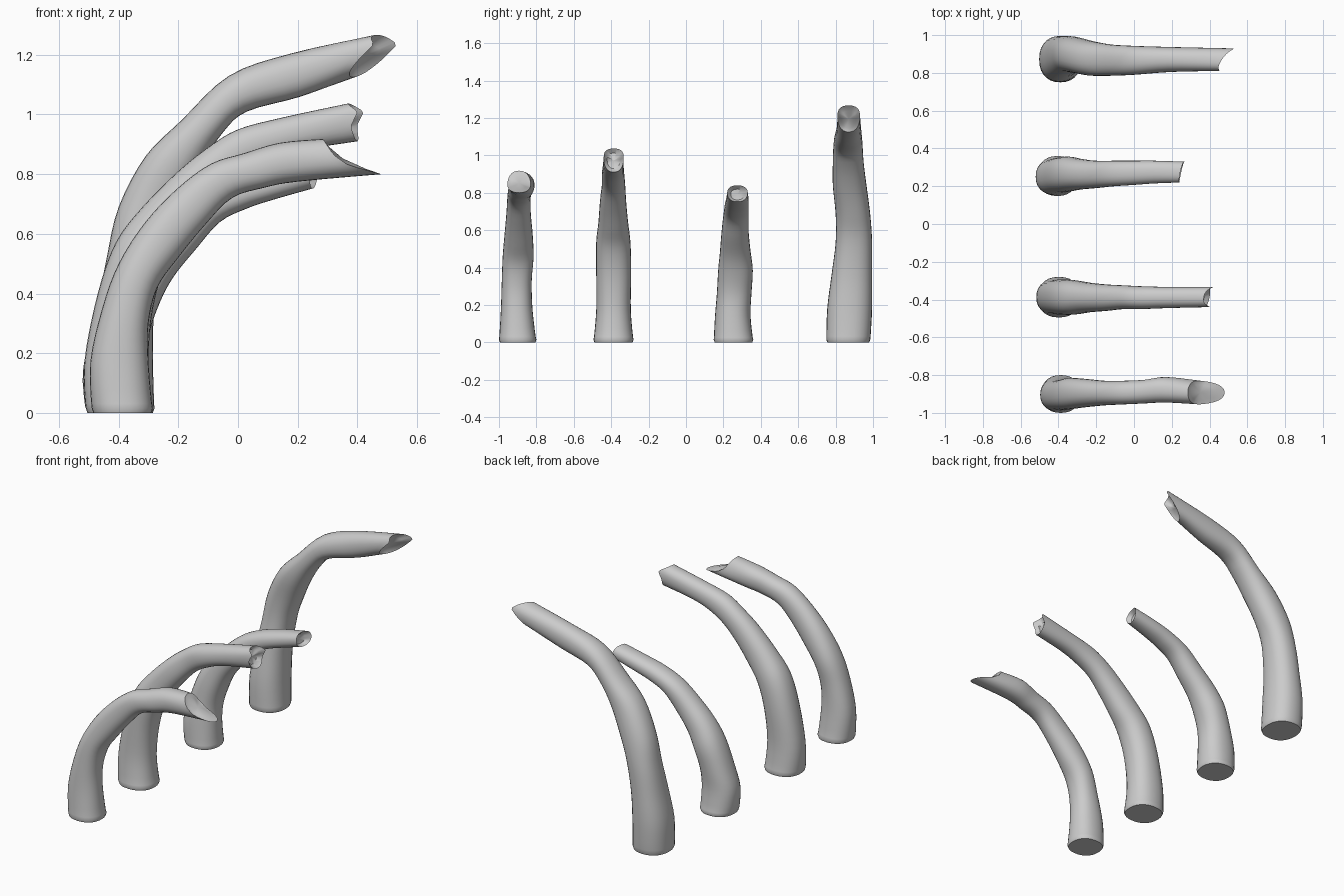
import bpy, bmesh, math
from mathutils import Vector

if "Cube" in bpy.data.objects:
    bpy.data.objects.remove(bpy.data.objects["Cube"])

N = 28      # points around each ring
SUB = 4     # rings between two stations


def spow(v, e):
    return math.copysign(abs(v) ** e, v)


def ring(profile, y0, y1, slope=0.0):
    """Rounded ring whose side outline runs along profile from outer to inner edge."""
    pts = []
    for i in range(N):
        a = 2 * math.pi * i / N
        s = (1 - spow(math.cos(a), 0.88)) / 2 * (len(profile) - 1)
        k = min(int(s), len(profile) - 2)
        f = s - k
        (xa, za), (xb, zb) = profile[k], profile[k + 1]
        w = spow(math.sin(a), 0.88)
        pts.append(Vector((xa + (xb - xa) * f + slope * w,
                           (y0 + y1) / 2 + w * (y1 - y0) / 2,
                           za + (zb - za) * f)))
    return pts


def scaled(pts, k, push=Vector()):
    c = sum(pts, Vector()) / len(pts)
    return [c + (p - c) * k + push for p in pts]


def catmull(a, b, c, d, t):
    return 0.5 * (2 * b + (c - a) * t + (2 * a - 5 * b + 4 * c - d) * t * t
                  + (3 * b - a - 3 * c + d) * t ** 3)


def rib(name, stations, end, end_y, slope=0.0, depth=0.025):
    # stations: outer x, outer z, inner x, inner z, y min, y max
    ctrl = [ring([(s[0], s[1]), (s[2], s[3])], s[4], s[5]) for s in stations]
    ctrl.append(ring(end, *end_y, slope))
    rows = []
    for i in range(len(ctrl) - 1):
        quad = (ctrl[max(i - 1, 0)], ctrl[i], ctrl[i + 1], ctrl[min(i + 2, len(ctrl) - 1)])
        for j in range(SUB):
            rows.append([catmull(*p, j / SUB) for p in zip(*quad)])
    rows.append(ctrl[-1])
    # softened foot edge
    base = rows[0]
    rows[0] = [p + Vector((0, 0, 0.015)) for p in base]
    rows.insert(0, scaled(base, 0.95))
    # hollowed broken end
    back = (sum(rows[-3], Vector()) - sum(rows[-1], Vector())).normalized()
    rows.append(scaled(ctrl[-1], 0.65, back * depth))
    bm = bmesh.new()
    vs = [[bm.verts.new(p) for p in r] for r in rows]
    for r, q in zip(vs, vs[1:]):
        for i in range(N):
            k = (i + 1) % N
            bm.faces.new((r[i], r[k], q[k], q[i]))
    bm.faces.new(vs[0])
    tip = bm.verts.new(sum(rows[-1], Vector()) / N + back * depth * 0.2)
    for i in range(N):
        bm.faces.new((vs[-1][i], vs[-1][(i + 1) % N], tip))
    bmesh.ops.recalc_face_normals(bm, faces=bm.faces)
    me = bpy.data.meshes.new(name)
    bm.to_mesh(me)
    bm.free()
    ob = bpy.data.objects.new(name, me)
    bpy.context.collection.objects.link(ob)
    bpy.ops.object.select_all(action='DESELECT')
    ob.select_set(True)
    bpy.context.view_layer.objects.active = ob
    bpy.ops.object.shade_smooth_by_angle(angle=math.radians(40))


# front rib, long splintered lower lip
rib("rib_front", [
    (-.49, 0, -.285, 0, -1.0, -.80),
    (-.495, .17, -.30, .17, -.99, -.82),
    (-.455, .35, -.30, .30, -.985, -.825),
    (-.40, .50, -.27, .42, -.98, -.815),
    (-.31, .64, -.20, .52, -.97, -.82),
    (-.20, .755, -.11, .63, -.96, -.83),
    (-.09, .835, -.02, .72, -.955, -.83),
    (.02, .87, .09, .755, -.95, -.825),
    (.14, .905, .20, .775, -.945, -.81)],
    [(.285, .918), (.32, .865), (.37, .83), (.48, .80)], (-.955, -.83), depth=.012)

# second rib, notched blunt end
rib("rib_second", [
    (-.51, 0, -.285, 0, -.495, -.28),
    (-.515, .17, -.30, .17, -.48, -.295),
    (-.47, .40, -.285, .35, -.48, -.293),
    (-.41, .57, -.24, .50, -.48, -.297),
    (-.32, .69, -.17, .60, -.468, -.31),
    (-.20, .81, -.09, .70, -.46, -.32),
    (-.10, .89, 0, .79, -.45, -.325),
    (0, .95, .10, .845, -.45, -.33),
    (.15, .99, .21, .88, -.445, -.333)],
    [(.37, 1.037), (.412, 1.01), (.388, .96), (.40, .91)], (-.44, -.333), slope=.01)

# third rib, shortest
rib("rib_third", [
    (-.51, 0, -.30, 0, .148, .36),
    (-.52, .14, -.305, .14, .155, .345),
    (-.485, .27, -.30, .25, .165, .35),
    (-.43, .42, -.27, .35, .172, .357),
    (-.36, .53, -.22, .45, .182, .345),
    (-.26, .63, -.14, .55, .19, .335),
    (-.15, .72, -.06, .64, .20, .335),
    (-.03, .775, .03, .685, .207, .335),
    (.10, .81, .12, .715, .215, .335)],
    [(.245, .84), (.255, .80), (.25, .752)], (.22, .33), slope=.012)

# rear rib, tallest, cut diagonally
rib("rib_rear", [
    (-.50, 0, -.28, 0, .75, .985),
    (-.50, .18, -.285, .18, .755, .995),
    (-.47, .36, -.28, .36, .778, .995),
    (-.44, .52, -.25, .55, .80, .995),
    (-.40, .69, -.20, .68, .80, .985),
    (-.31, .86, -.13, .82, .785, .965),
    (-.19, .98, -.05, .94, .785, .95),
    (-.03, 1.13, .03, 1.01, .79, .943),
    (.18, 1.205, .21, 1.06, .805, .937)],
    [(.465, 1.267), (.495, 1.235), (.44, 1.18), (.385, 1.125)], (.81, .93), slope=.04)
